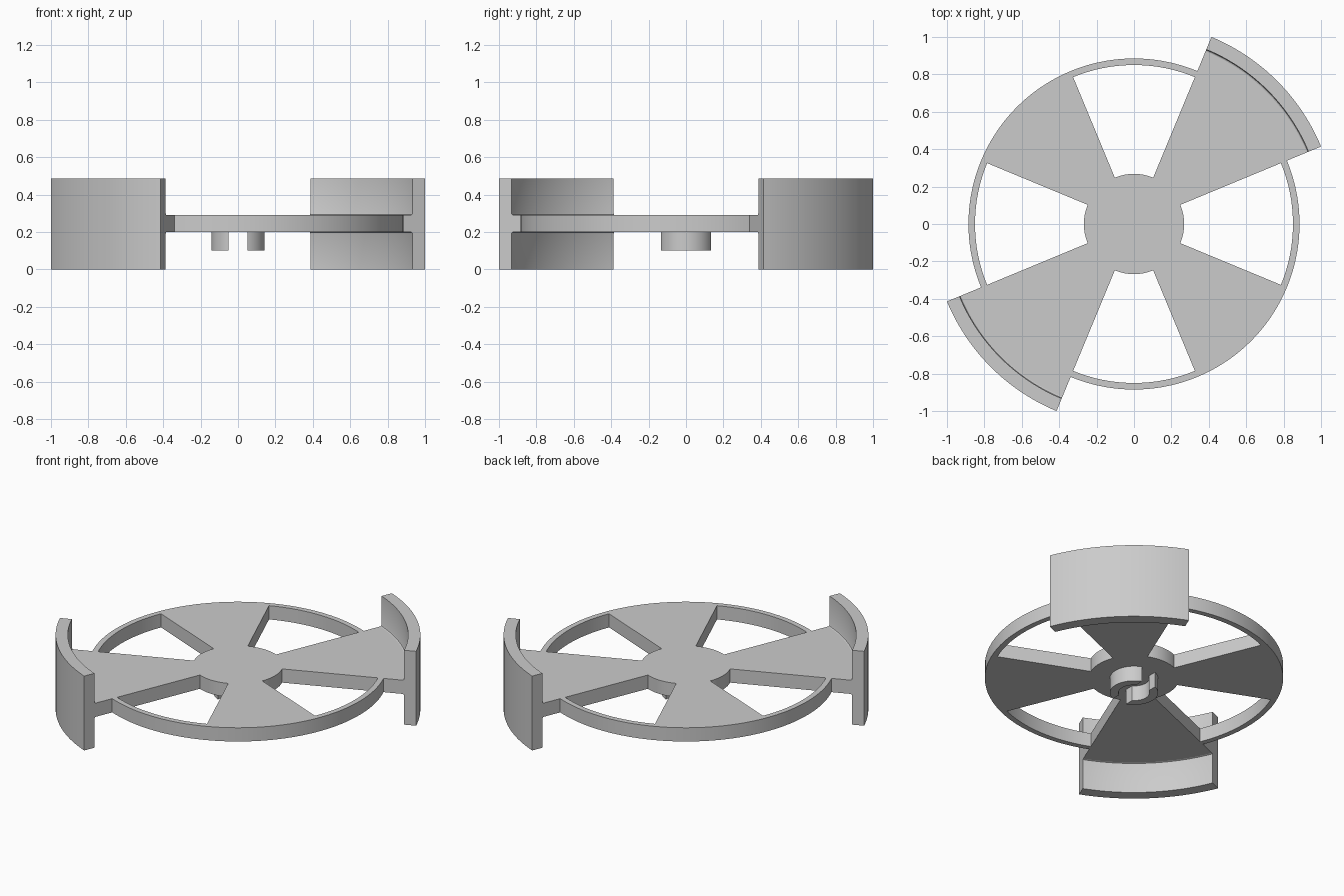
import bpy, bmesh
from math import radians, cos, sin, asin, degrees

if "Cube" in bpy.data.objects:
    bpy.data.objects.remove(bpy.data.objects["Cube"])

R_HUB, R_WINDOW, R_DISC, R_ARM = 0.268, 0.85, 0.885, 1.0
R_WALL_IN, R_WALL_OUT = 1.01, 1.0824
HALF = 22.5
Z0, Z1 = 0.20, 0.29


def polar(r, deg):
    return (r * cos(radians(deg)), r * sin(radians(deg)))


def arc(r, a0, a1, n=24):
    return [polar(r, a0 + (a1 - a0) * i / n) for i in range(n + 1)]


def finish(name, bm):
    bmesh.ops.recalc_face_normals(bm, faces=bm.faces[:])
    mesh = bpy.data.meshes.new(name)
    bm.to_mesh(mesh)
    bm.free()
    obj = bpy.data.objects.new(name, mesh)
    bpy.context.collection.objects.link(obj)
    bpy.ops.object.select_all(action='DESELECT')
    obj.select_set(True)
    bpy.context.view_layer.objects.active = obj
    bpy.ops.object.shade_smooth_by_angle(angle=radians(25))
    return obj


def prism(name, loops, z0, z1):
    """Extrude a flat outline (first loop) with holes (other loops)."""
    bm = bmesh.new()
    edges = []
    for loop in loops:
        vs = [bm.verts.new((x, y, z0)) for x, y in loop]
        edges += [bm.edges.new((vs[i - 1], vs[i])) for i in range(len(vs))]
    bmesh.ops.triangle_fill(bm, use_beauty=True, edges=edges, normal=(0, 0, 1))
    ext = bmesh.ops.extrude_face_region(bm, geom=bm.faces[:], use_keep_orig=True)
    top = [g for g in ext['geom'] if isinstance(g, bmesh.types.BMVert)]
    bmesh.ops.translate(bm, verts=top, vec=(0, 0, z1 - z0))
    return finish(name, bm)


def swept_sector(name, profile, a0, a1, n=24):
    """Sweep a closed (radius, z) profile around z between two angles."""
    bm = bmesh.new()
    rings = [[bm.verts.new((*polar(r, a0 + (a1 - a0) * i / n), z)) for r, z in profile]
             for i in range(n + 1)]
    for a, b in zip(rings, rings[1:]):
        for k in range(len(profile)):
            bm.faces.new((a[k - 1], a[k], b[k], b[k - 1]))
    bm.faces.new(rings[0])
    bm.faces.new(rings[-1])
    return finish(name, bm)


# Spoked disc: rim, hub, four spokes, two of them reaching past the rim
outline = []
for c in (45, 225):
    outline += arc(R_ARM, c - HALF, c + HALF)
    outline += arc(R_DISC, c + HALF, c + 180 - HALF, 64)
windows = [arc(R_WINDOW, c - HALF, c + HALF) + arc(R_HUB, c + HALF, c - HALF)
           for c in (0, 90, 180, 270)]
prism("spoked_disc", [outline] + windows, Z0, Z1)

# Curved end walls with a small fillet where they meet the arms
f = R_WALL_IN - R_ARM
m = f * 0.29
wall = [(R_WALL_OUT, 0), (R_WALL_OUT, 0.487), (R_WALL_IN, 0.487),
        (R_WALL_IN, Z1 + f), (R_WALL_IN - m, Z1 + m), (R_ARM, Z1),
        (R_ARM, Z0), (R_WALL_IN - m, Z0 - m), (R_WALL_IN, Z0 - f), (R_WALL_IN, 0)]
for i, c in enumerate((45, 225)):
    swept_sector(f"end_wall_{i + 1}", wall, c - HALF, c + HALF)

# Slotted drive ring under the hub
RO, RI, SLOT = 0.143, 0.092, 0.05
ao, ai = 90 - degrees(asin(SLOT / RO)), 90 - degrees(asin(SLOT / RI))
for i, c in enumerate((0, 180)):
    prism(f"drive_lug_{i + 1}", [arc(RO, c - ao, c + ao) + arc(RI, c + ai, c - ai)], 0.10, Z0)
